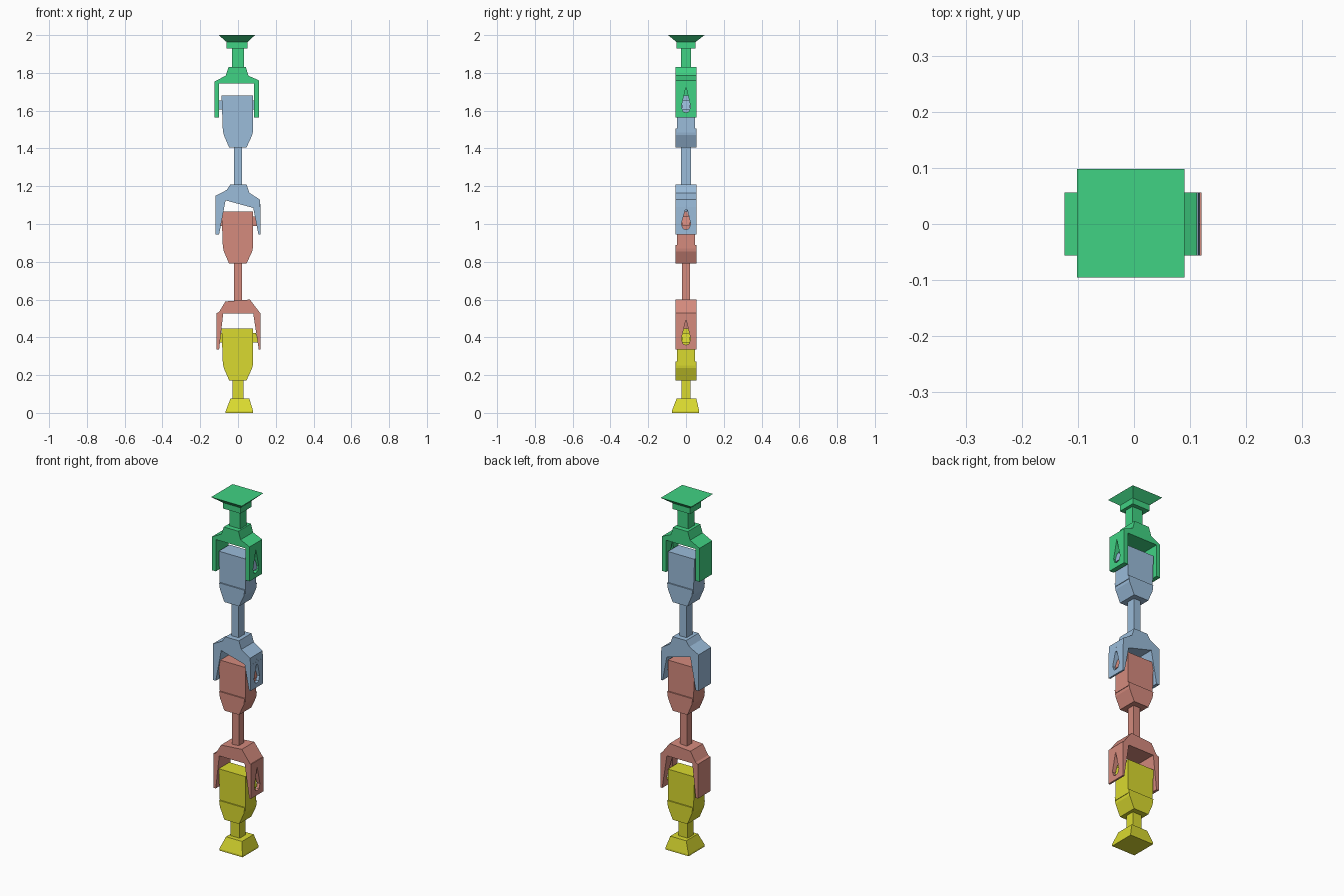
import bpy, bmesh

if "Cube" in bpy.data.objects:
    bpy.data.objects.remove(bpy.data.objects["Cube"])


def material(name, rgb):
    m = bpy.data.materials.new(name)
    m.diffuse_color = (*[c ** 2.2 for c in rgb], 1)
    m.use_nodes = True
    m.node_tree.nodes["Principled BSDF"].inputs["Base Color"].default_value = m.diffuse_color
    return m


YELLOW = material("yellow", (0.85, 0.85, 0.20))
RED = material("dusty red", (0.83, 0.54, 0.49))
BLUE = material("steel blue", (0.60, 0.73, 0.85))
GREEN = material("green", (0.26, 0.82, 0.51))


def finish(bm, name, mat):
    bmesh.ops.recalc_face_normals(bm, faces=bm.faces)
    me = bpy.data.meshes.new(name)
    bm.to_mesh(me)
    bm.free()
    me.materials.append(mat)
    ob = bpy.data.objects.new(name, me)
    bpy.context.collection.objects.link(ob)
    return ob


def prism(name, mat, profile, y0, y1):
    """Front-view outline (x, z) extruded along y."""
    bm = bmesh.new()
    a = [bm.verts.new((x, y0, z)) for x, z in profile]
    b = [bm.verts.new((x, y1, z)) for x, z in profile]
    bm.faces.new(a)
    bm.faces.new(b[::-1])
    n = len(a)
    for i in range(n):
        bm.faces.new((a[i], a[(i + 1) % n], b[(i + 1) % n], b[i]))
    return finish(bm, name, mat)


def frustum(name, mat, levels):
    """Stack of rectangles: (z, x0, x1, y0, y1)."""
    bm = bmesh.new()
    rings = [[bm.verts.new(p) for p in ((x0, y0, z), (x1, y0, z), (x1, y1, z), (x0, y1, z))]
             for z, x0, x1, y0, y1 in levels]
    bm.faces.new(rings[0])
    bm.faces.new(rings[-1])
    for lo, hi in zip(rings, rings[1:]):
        for i in range(4):
            j = (i + 1) % 4
            bm.faces.new((lo[i], lo[j], hi[j], hi[i]))
    return finish(bm, name, mat)


def arm(name, mat, z0, z1, outer, inner_low, inner_high, hole):
    """Fork arm, tapering downwards, with an optional teardrop slot."""
    bm = bmesh.new()
    for s in (-1, 1):
        prof = [(0, z0), (0.056 * s, z0), (0.056 * s, z1), (0, z1)]
        if hole:
            prof += [(0, z0 + 0.16), (0.025 * s, z0 + 0.055), (0.015 * s, z0 + 0.03), (0, z0 + 0.025)]
        a = [bm.verts.new((outer, y, z)) for y, z in prof]
        b = [bm.verts.new((inner_low + (inner_high - inner_low) * (z - z0) / (z1 - z0), y, z))
             for y, z in prof]
        bm.faces.new(a)
        bm.faces.new(b[::-1])
        n = len(prof)
        for i in range(n):
            j = (i + 1) % n
            if prof[i][0] != 0 or prof[j][0] != 0:   # leave the centre seam open
                bm.faces.new((a[i], a[j], b[j], b[i]))
    bmesh.ops.remove_doubles(bm, verts=bm.verts, dist=1e-5)
    return finish(bm, name, mat)


def knuckle(color, mat, z):
    """Joint block whose underside is at z, with its hinge pin."""
    frustum(color + "_knuckle_base", mat, [
        (z, -0.047, 0.045, -0.055, 0.055),
        (z + 0.065, -0.075, 0.075, -0.055, 0.055),
        (z + 0.10, -0.08, 0.08, -0.055, 0.055)])
    frustum(color + "_knuckle_block", mat, [
        (z + 0.08, -0.08, 0.08, -0.048, 0.048),
        (z + 0.275, -0.087, 0.08, -0.048, 0.048)])
    prism(color + "_hinge_pin", mat, [
        (-0.10, z + 0.20), (0.105, z + 0.20), (0.095, z + 0.25), (-0.10, z + 0.25)], -0.022, 0.022)


def rod(color, mat, z0, z1, rx, ry):
    frustum(color + "_rod", mat, [(z0, -rx, rx, -ry, ry), (z1, -rx, rx, -ry, ry)])


# Yellow foot link
frustum("yellow_foot", YELLOW, [
    (0, -0.065, 0.08, -0.075, 0.07), (0.01, -0.065, 0.08, -0.075, 0.07),
    (0.075, -0.04, 0.06, -0.05, 0.055)])
rod("yellow", YELLOW, 0.07, 0.18, 0.028, 0.025)
knuckle("yellow", YELLOW, 0.172)

# Red link
arm("red_left_arm", RED, 0.335, 0.53, -0.115, -0.10, -0.078, False)
arm("red_right_arm", RED, 0.335, 0.53, 0.12, 0.11, 0.08, True)
prism("red_crossbar", RED, [(-0.115, 0.525), (0.12, 0.525), (0.063, 0.60), (-0.067, 0.60 - 0.01),
                            (-0.10, 0.535)], -0.056, 0.056)
rod("red", RED, 0.59, 0.80, 0.021, 0.022)
knuckle("red", RED, 0.79)

# Blue link
arm("blue_left_arm", BLUE, 0.945, 1.13, -0.118, -0.10, -0.065, False)
arm("blue_right_arm", BLUE, 0.945, 1.09, 0.118, 0.108, 0.08, True)
prism("blue_crossbar", BLUE, [(-0.118, 1.125), (-0.065, 1.125), (0.118, 1.075), (0.115, 1.13),
                              (0.06, 1.165), (0.045, 1.21), (-0.04, 1.21), (-0.06, 1.18),
                              (-0.118, 1.15)], -0.056, 0.056)
rod("blue", BLUE, 1.20, 1.41, 0.022, 0.026)
knuckle("blue", BLUE, 1.405)

# Green head link
arm("green_left_arm", GREEN, 1.565, 1.75, -0.124, -0.10, -0.10, False)
arm("green_right_arm", GREEN, 1.565, 1.75, 0.112, 0.086, 0.086, True)
prism("green_crossbar", GREEN, [(-0.124, 1.745), (0.112, 1.745), (0.112, 1.76), (0.055, 1.785),
                                (0.042, 1.83), (-0.05, 1.83), (-0.065, 1.785), (-0.124, 1.755)],
      -0.056, 0.056)
rod("green", GREEN, 1.82, 1.94, 0.033, 0.027)
frustum("green_top_plate", GREEN, [
    (1.93, -0.06, 0.05, -0.05, 0.05), (1.963, -0.06, 0.05, -0.05, 0.05),
    (2.0, -0.102, 0.09, -0.095, 0.098)])
